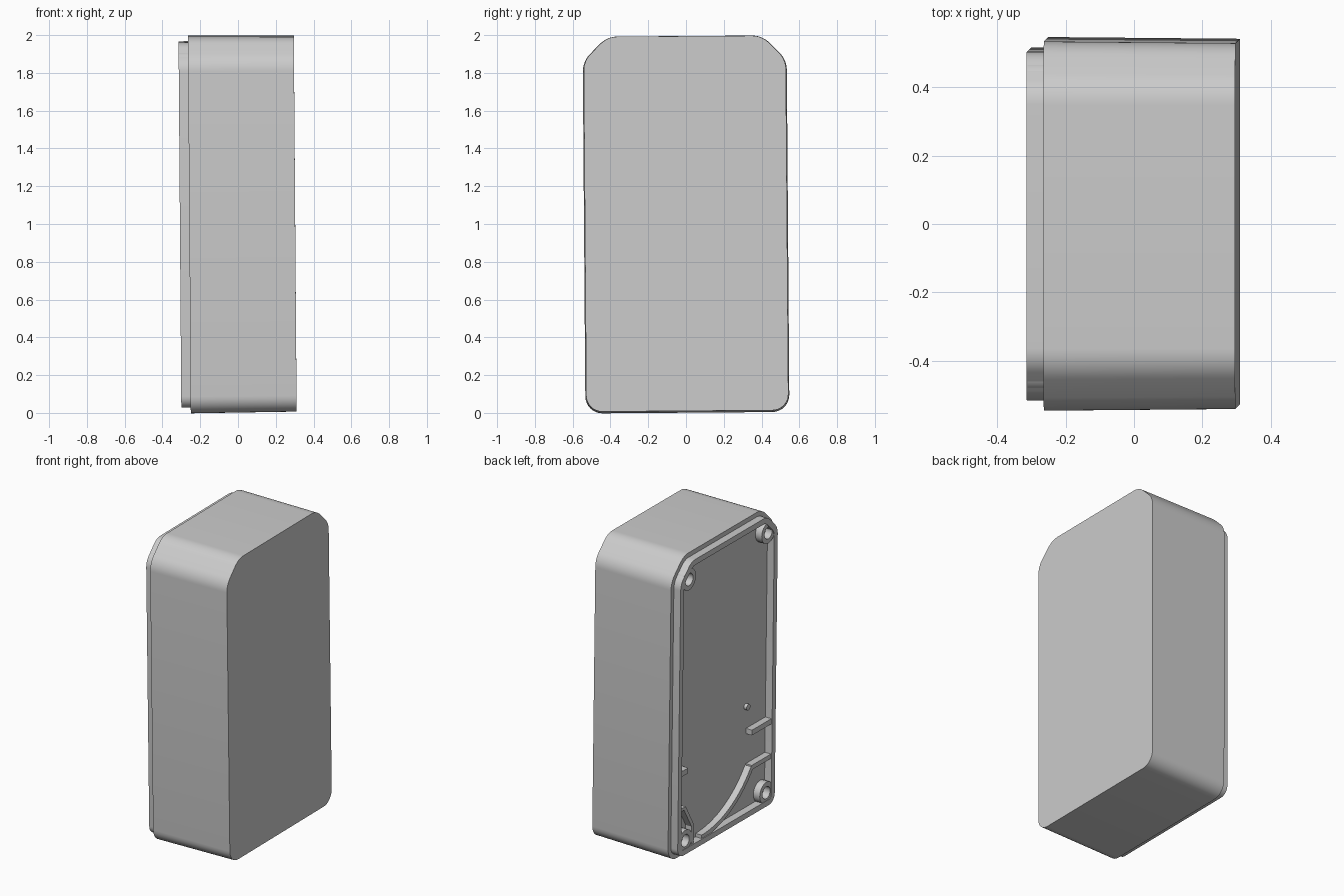
import bpy, bmesh, math
from mathutils import Vector, Matrix

if "Cube" in bpy.data.objects:
    bpy.data.objects.remove(bpy.data.objects["Cube"])

W, H, CHAMFER = 0.54, 1.994, 0.13           # half width, height, top corner cut
TIP, SHOULDER, CLOSED = -0.3075, -0.2575, 0.303
RIB_TOP, BURY = TIP + 0.006, SHOULDER + 0.01

# The whole case leans very slightly
LEAN = (Matrix.Translation((0, 0, 1.0)) @ Matrix.Rotation(0.0075, 4, 'X')
        @ Matrix.Rotation(-0.0075, 4, 'Y') @ Matrix.Translation((0, 0, -H / 2)))

grey = bpy.data.materials.new("plain grey")
grey.diffuse_color = (0.6, 0.6, 0.6, 1)
grey.use_nodes = True
grey.node_tree.nodes["Principled BSDF"].inputs["Base Color"].default_value = grey.diffuse_color


def finish(name, bm):
    bmesh.ops.recalc_face_normals(bm, faces=bm.faces)
    bm.transform(LEAN)
    mesh = bpy.data.meshes.new(name)
    bm.to_mesh(mesh)
    bm.free()
    mesh.materials.append(grey)
    ob = bpy.data.objects.new(name, mesh)
    bpy.context.collection.objects.link(ob)
    bpy.ops.object.select_all(action='DESELECT')
    ob.select_set(True)
    bpy.context.view_layer.objects.active = ob
    bpy.ops.object.shade_smooth_by_angle(angle=math.radians(30))
    return ob


def case_profile(d):
    """Case outline in (y, z), moved inwards by d, with rounded corners."""
    w, z0, z1, c = W - d, d, H - d, CHAMFER - 0.586 * d
    rb, rt = 0.09 - d, 0.13 - d
    corners = [((-w, z0), rb), ((w, z0), rb), ((w, z1 - c), rt),
               ((w - c, z1), rt), ((c - w, z1), rt), ((-w, z1 - c), rt)]
    pts = []
    for i, (p, r) in enumerate(corners):
        p = Vector(p)
        a = (Vector(corners[i - 1][0]) - p).normalized()
        b = (Vector(corners[(i + 1) % 6][0]) - p).normalized()
        half = a.angle(b) / 2
        centre = p + (a + b).normalized() * r / math.sin(half)
        start = (p + a * r / math.tan(half) - centre).normalized()
        end = (p + b * r / math.tan(half) - centre).normalized()
        pts += [centre + r * start.slerp(end, k / 8).normalized() for k in range(9)]
    return pts


def circle(y, z, r, n=24):
    return [Vector((y + r * math.cos(2 * math.pi * k / n),
                    z + r * math.sin(2 * math.pi * k / n))) for k in range(n)]


def prism(name, near, far, x0, x1):
    """Solid between two matching outlines."""
    bm = bmesh.new()
    a = [bm.verts.new((x0, *p)) for p in near]
    b = [bm.verts.new((x1, *p)) for p in far]
    bm.faces.new(a)
    bm.faces.new(b)
    for i in range(len(a)):
        j = (i + 1) % len(a)
        bm.faces.new((a[i], a[j], b[j], b[i]))
    return finish(name, bm)


def band(name, outer, inner, x0, x1, closed=True):
    """Raised wall between two matching lines, closed into a ring or open."""
    bm = bmesh.new()
    rows = [[bm.verts.new((x, *p)) for p in line]
            for x, line in ((x0, outer), (x0, inner), (x1, inner), (x1, outer))]
    n = len(outer)
    for i in range(n if closed else n - 1):
        j = (i + 1) % n
        for k in range(4):
            r, s = rows[k], rows[(k + 1) % 4]
            bm.faces.new((r[i], r[j], s[j], s[i]))
    if not closed:
        for i in (0, n - 1):
            bm.faces.new([r[i] for r in rows])
    return finish(name, bm)


def rib(name, path, t):
    """Rib of thickness t that follows a path on the floor."""
    pts = [Vector(p) for p in path]
    left, right = [], []
    for i, p in enumerate(pts):
        d = (pts[min(i + 1, len(pts) - 1)] - pts[max(i - 1, 0)]).normalized()
        n = Vector((-d.y, d.x)) * t / 2
        left.append(p + n)
        right.append(p - n)
    return band(name, left, right, RIB_TOP, BURY, closed=False)


# Main block with slight draft, and the raised lip on its open side
prism("case_body", case_profile(0), case_profile(0.005), SHOULDER, CLOSED)
band("lip", case_profile(0.03), case_profile(0.067), TIP, BURY)

# Screw bosses in the four corners
for side, label in ((-1, "a"), (1, "b")):
    for y, z, level in ((0.415, 1.85, "top"), (0.425, 0.12, "bottom")):
        band(f"screw_boss_{level}_{label}", circle(side * y, z, 0.07),
             circle(side * y, z, 0.04), TIP + 0.003, BURY)

# Curved rib across the lower corner, running into the side wall
R, CY, CZ = 0.65, 0.25, 0.075 + 0.65
arc = [(CY - R * math.sin(math.radians(a)), CZ - R * math.cos(math.radians(a)))
       for a in range(0, 57, 3)]
rib("curved_rib", arc, 0.03)
rib("curved_rib_end", [(arc[-1][0] + 0.005, arc[-1][1]), (-0.485, arc[-1][1])], 0.03)

# Angled rib in the opposite lower corner
rib("angled_rib", [(0.485, 0.335), (0.43, 0.335), (0.345, 0.19), (0.345, 0.06)], 0.025)

# Side ribs and small locating peg
rib("long_side_rib", [(-0.485, 0.575), (-0.27, 0.575)], 0.035)
rib("short_side_rib", [(0.485, 0.575), (0.40, 0.575)], 0.035)
prism("peg", circle(-0.265, 0.74, 0.02, 16), circle(-0.265, 0.74, 0.02, 16),
      SHOULDER - 0.02, BURY)
